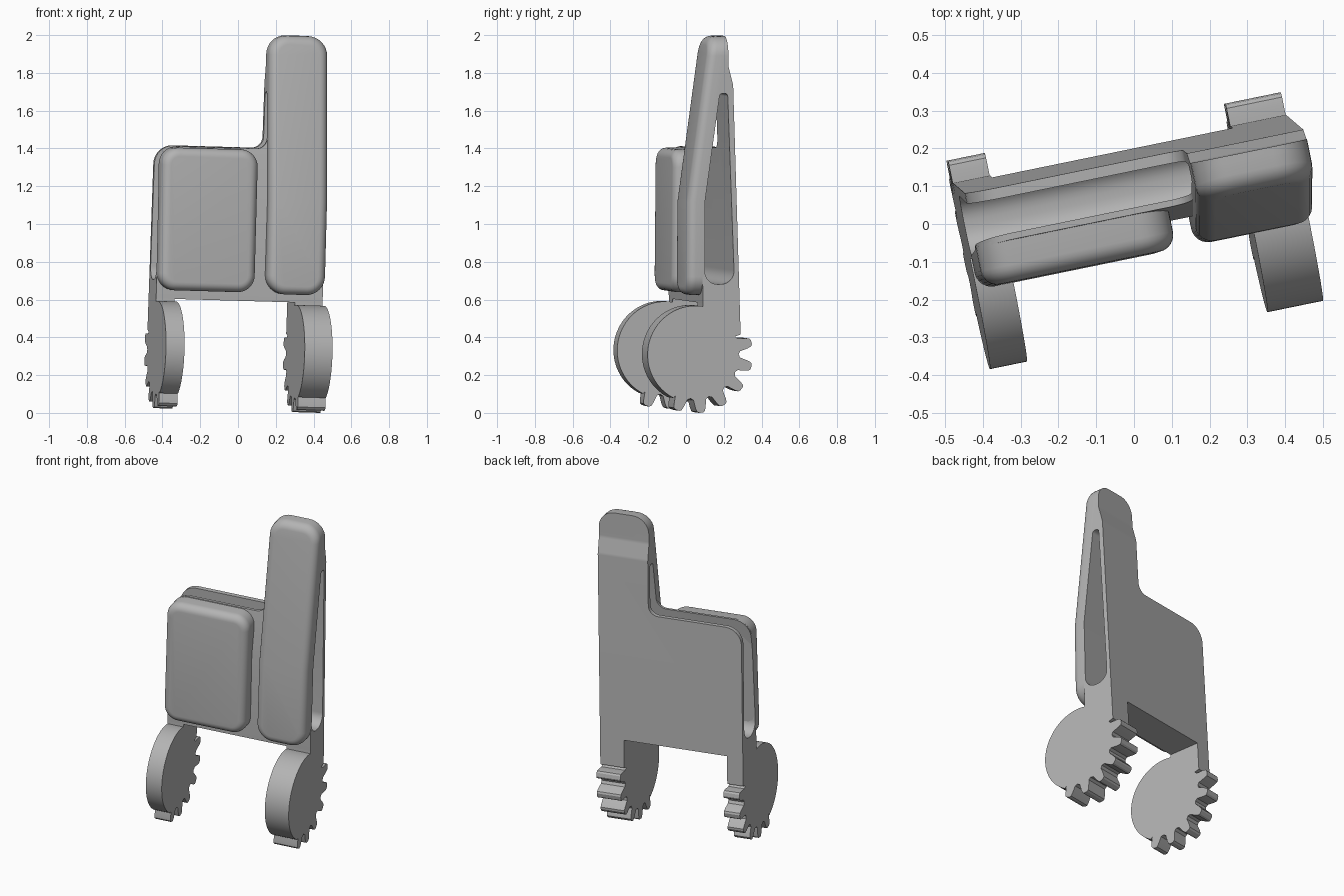
import bpy, bmesh, math
from mathutils import Vector, Matrix

if "Cube" in bpy.data.objects:
    bpy.data.objects.remove(bpy.data.objects["Cube"])

grey = bpy.data.materials.new("plain grey")
grey.use_nodes = True
colour = (0.45, 0.45, 0.45, 1)
grey.diffuse_color = colour
grey.node_tree.nodes["Principled BSDF"].inputs["Base Color"].default_value = colour

# The whole model is turned and leans slightly: width, depth and height axes
W = Vector((0.035, -0.03, 1)).normalized()
U = Vector((0.98, 0.2, 0))
U = (U - W * U.dot(W)).normalized()
V = W.cross(U)
POSE = Matrix((U, V, W)).transposed().to_4x4()

LEFT, RIGHT, BEND = -0.46, 0.44, 1.13


def rounded(corners, steps=8):
    """Polygon corners (a, b, radius) turned into an outline with true arcs."""
    out = []
    for i, (a, b, r) in enumerate(corners):
        p = Vector((a, b))
        if r == 0:
            out.append(p)
            continue
        d1 = (Vector(corners[i - 1][:2]) - p).normalized()
        d2 = (Vector(corners[(i + 1) % len(corners)][:2]) - p).normalized()
        half = d1.angle(d2) / 2
        centre = p + (d1 + d2).normalized() * (r / math.sin(half))
        s = p + d1 * (r / math.tan(half)) - centre
        e = p + d2 * (r / math.tan(half)) - centre
        sweep = s.angle_signed(e)
        for k in range(steps + 1):
            out.append(centre + Matrix.Rotation(-sweep * k / steps, 2) @ s)
    return out


def prism(outline, axis, lo, hi):
    """Extrude an outline along width ('u') or depth ('v')."""
    bm = bmesh.new()
    place = (lambda p: (lo, p[0], p[1])) if axis == "u" else (lambda p: (p[0], lo, p[1]))
    face = bm.faces.new([bm.verts.new(place(p)) for p in outline])
    ext = bmesh.ops.extrude_face_region(bm, geom=[face])
    step = Vector((hi - lo, 0, 0)) if axis == "u" else Vector((0, hi - lo, 0))
    bmesh.ops.translate(bm, vec=step,
                        verts=[v for v in ext["geom"] if isinstance(v, bmesh.types.BMVert)])
    bmesh.ops.recalc_face_normals(bm, faces=bm.faces)
    return bm


def make(name, bm):
    mesh = bpy.data.meshes.new(name)
    bm.to_mesh(mesh)
    bm.free()
    mesh.materials.append(grey)
    obj = bpy.data.objects.new(name, mesh)
    bpy.context.collection.objects.link(obj)
    return obj


def activate(obj):
    bpy.ops.object.select_all(action="DESELECT")
    obj.select_set(True)
    bpy.context.view_layer.objects.active = obj


def boolean(obj, cutter, operation):
    cutter.hide_render = True
    mod = obj.modifiers.new("cut", "BOOLEAN")
    mod.operation, mod.object, mod.solver = operation, cutter, "EXACT"
    activate(obj)
    bpy.ops.object.modifier_apply(modifier=mod.name)
    bpy.data.objects.remove(cutter)


def finish(obj):
    obj.data.transform(POSE)
    activate(obj)
    bpy.ops.object.shade_smooth_by_angle(angle=math.radians(32))


def wall(w):
    """Depth of the front wall, which leans back above the bend."""
    return 0.03 + (w - BEND) * (0.17 if w > BEND else 0.02)


# Body: side profile, trimmed to the stepped front outline, with a slot through it
side = rounded([(wall(0.59), 0.58, 0), (0.218, 0.58, 0), (0.218, 1.74, 0.08),
                (0.196, 1.84, 0.08), (0.2, 2.01, 0), (wall(2.01), 2.01, 0),
                (wall(BEND), BEND, 0)])
body = make("body", prism(side, "u", LEFT - 0.1, RIGHT + 0.1))
front = rounded([(LEFT, 0.593, 0), (RIGHT, 0.593, 0), (RIGHT, 2.0, 0.1),
                 (0.125, 2.0, 0.1), (0.125, 1.4, 0.06), (LEFT, 1.4, 0.1)])
boolean(body, make("outline_cutter", prism(front, "v", -0.5, 0.5)), "INTERSECT")
slot = rounded([(0.032, 0.69, 0.07), (0.193, 0.69, 0.07), (0.187, 1.7, 0.018),
                (0.145, 1.7, 0.018), (0.047, BEND, 0)])
boolean(body, make("slot_cutter", prism(slot, "u", -1, 1)), "DIFFERENCE")
finish(body)


def pad(name, u0, u1, w0, w1, radius, leans):
    """Cushion with rounded corners and a rounded front edge, fixed to the wall."""
    outline = rounded([(u0, w0, radius), (u1, w0, radius), (u1, w1, radius), (u0, w1, radius)])
    bm = prism(outline, "v", 0, 0.5)
    rim = [e for e in bm.edges if all(v.co.y < 0.01 for v in e.verts)]
    bmesh.ops.bevel(bm, geom=rim, offset=0.045, segments=6, profile=0.5,
                    affect="EDGES", clamp_overlap=False)
    if leans:
        bmesh.ops.bisect_plane(bm, geom=bm.verts[:] + bm.edges[:] + bm.faces[:],
                               plane_co=(0, 0, BEND), plane_no=(0, 0, 1))
    for v in bm.verts:
        w = v.co.z
        if v.co.y > 0.4:
            v.co.y = wall(w) + 0.008
        else:
            v.co.y += -0.045 + (w - BEND) * (0.17 if leans and w > BEND else 0.04)
    finish(make(name, bm))


pad("wide_front_pad", LEFT, 0.06, 0.64, 1.395, 0.09, False)
pad("tall_front_pad", 0.125, RIGHT, 0.635, 2.0, 0.1, True)

# Legs: a disc that is smooth in front and toothed behind, joined to the body
CV, CW = -0.03, 0.323


def polar(degrees, r):
    a = math.radians(degrees)
    return (CV + r * math.cos(a), CW + r * math.sin(a))


leg = [(0.218, 0.61), (0.021, 0.61)]
leg += [polar(79 + 162 * k / 40, 0.258) for k in range(41)]
tooth = [(-8, 0.243), (-5.5, 0.285), (-4, 0.304), (-2, 0.31),
         (2, 0.31), (4, 0.304), (5.5, 0.285), (8, 0.243), (12, 0.234)]
for n in range(6):
    leg += [polar(250 + 24 * n + d, r) for d, r in tooth]
leg.append((0.218, 0.42))
for name, u0, u1 in (("right_leg", LEFT, -0.36), ("left_leg", 0.29, RIGHT)):
    finish(make(name, prism(leg, "u", u0, u1)))
